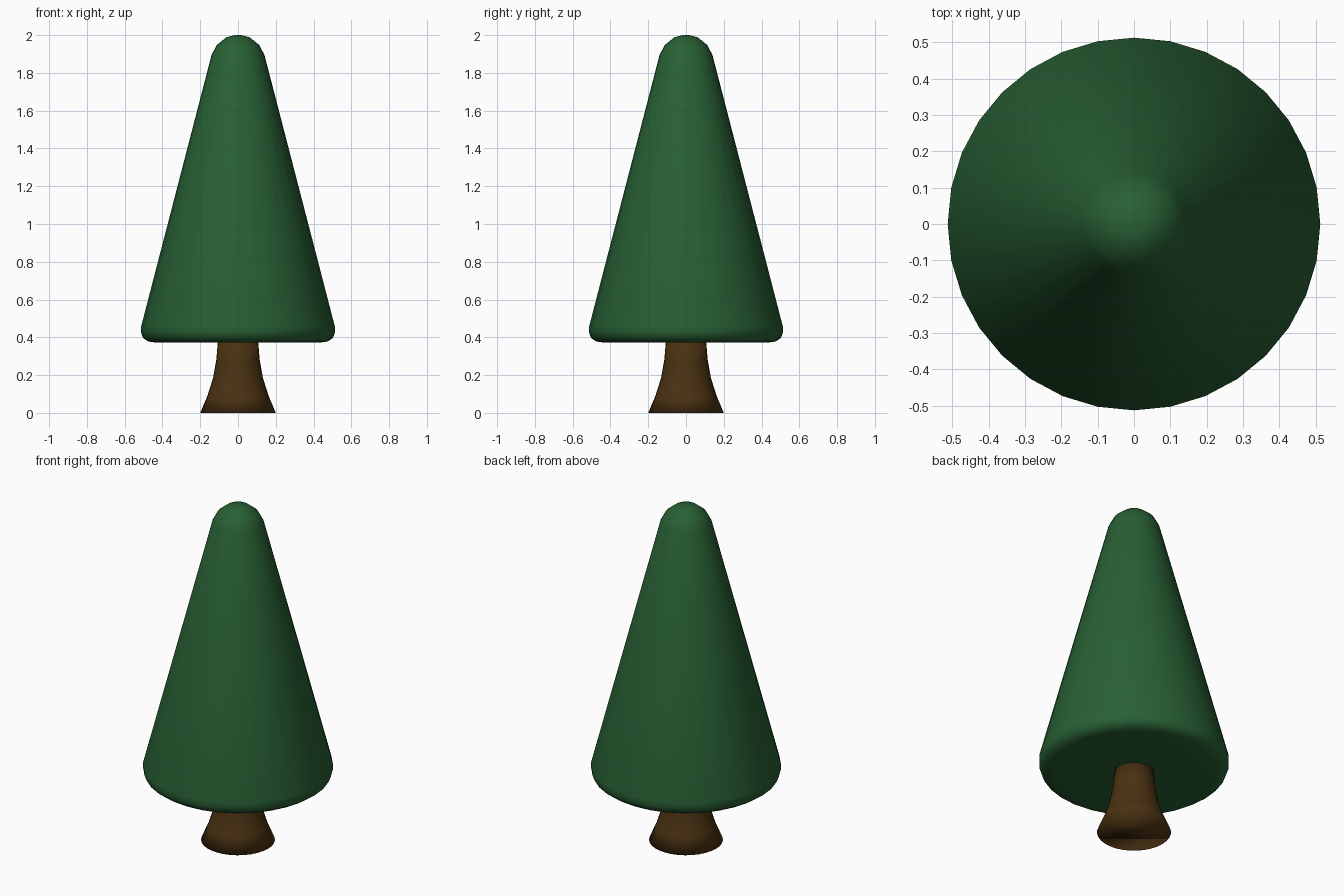
import bpy, bmesh, math

if "Cube" in bpy.data.objects:
    bpy.data.objects.remove(bpy.data.objects["Cube"])

SIDES = 32


def material(name, rgb):
    m = bpy.data.materials.new(name)
    m.diffuse_color = (*rgb, 1.0)
    m.use_nodes = True
    m.node_tree.nodes["Principled BSDF"].inputs["Base Color"].default_value = m.diffuse_color
    return m


def lathe(name, profile, mat):
    """Turn a (radius, height) profile, bottom to top, into a closed smooth solid."""
    bm = bmesh.new()
    rings = []
    for r, z in profile:
        rings.append([bm.verts.new((r * math.cos(2 * math.pi * i / SIDES),
                                    r * math.sin(2 * math.pi * i / SIDES), z))
                      for i in range(SIDES)])
    for a, b in zip(rings, rings[1:]):
        for i in range(SIDES):
            j = (i + 1) % SIDES
            bm.faces.new((a[i], a[j], b[j], b[i]))
    bm.faces.new(rings[0][::-1])
    bm.faces.new(rings[-1])
    for f in bm.faces:
        f.smooth = True
    mesh = bpy.data.meshes.new(name)
    bm.to_mesh(mesh)
    bm.free()
    mesh.materials.append(mat)
    obj = bpy.data.objects.new(name, mesh)
    bpy.context.collection.objects.link(obj)
    return obj


green = material("pine green", (0.021, 0.116, 0.034))
brown = material("bark brown", (0.068, 0.031, 0.006))

# Flared trunk, ending just inside the foliage
lathe("trunk", [(0.20, 0.0), (0.162, 0.09), (0.132, 0.185),
                (0.115, 0.28), (0.106, 0.385)], brown)

# Foliage cone with rounded lower rim and rounded tip
lathe("foliage", [(0.44, 0.373), (0.475, 0.378), (0.503, 0.397), (0.513, 0.425),
                  (0.513, 0.457), (0.14, 1.895), (0.112, 1.948),
                  (0.062, 1.988), (0.025, 1.999), (0.004, 2.0)], green)
